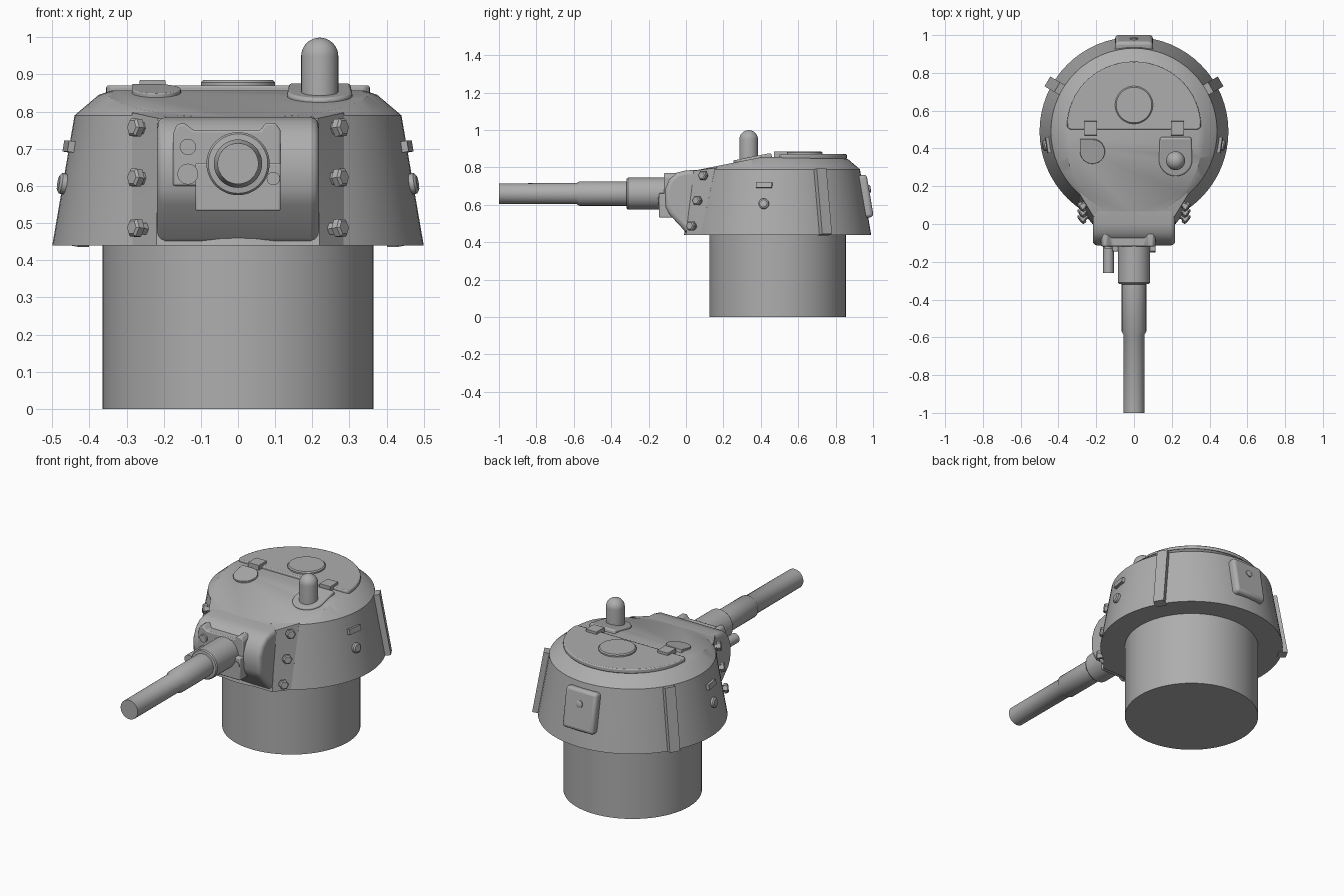
import bpy, bmesh, math
from mathutils import Vector, Matrix

if "Cube" in bpy.data.objects:
    bpy.data.objects.remove(bpy.data.objects["Cube"])

grey = bpy.data.materials.new("plain grey")
grey.use_nodes = True
grey.diffuse_color = (0.42, 0.42, 0.42, 1)
grey.node_tree.nodes["Principled BSDF"].inputs["Base Color"].default_value = grey.diffuse_color

CY = 0.49                                   # turret axis
SLOPE = math.atan2(0.06, 0.35)              # lean of the turret wall


def finish(name, bm, matrix=None, bevel=0, segments=3):
    bmesh.ops.recalc_face_normals(bm, faces=bm.faces)
    mesh = bpy.data.meshes.new(name)
    bm.to_mesh(mesh)
    bm.free()
    if matrix:
        mesh.transform(matrix)
    mesh.materials.append(grey)
    ob = bpy.data.objects.new(name, mesh)
    bpy.context.collection.objects.link(ob)
    bpy.ops.object.select_all(action='DESELECT')
    ob.select_set(True)
    bpy.context.view_layer.objects.active = ob
    bpy.ops.object.shade_smooth_by_angle(angle=math.radians(35))
    if bevel:
        mod = ob.modifiers.new("Rounded edges", 'BEVEL')
        mod.width, mod.segments = bevel, segments
        mod.limit_method = 'ANGLE'
    return ob


def lathe_mesh(profile, sides=48):
    """Capped solid of revolution from (radius, height) pairs."""
    bm = bmesh.new()
    rings = [[bm.verts.new((r * math.cos(a), r * math.sin(a), h))
              for a in (math.tau * i / sides for i in range(sides))] for r, h in profile]
    for low, high in zip(rings, rings[1:]):
        for i in range(sides):
            j = (i + 1) % sides
            bm.faces.new((low[i], low[j], high[j], high[i]))
    bm.faces.new(rings[0][::-1])
    bm.faces.new(rings[-1])
    return bm


def lathe(name, profile, origin, axis=(0, 0, 1), sides=48):
    turn = Vector(axis).to_track_quat('Z', 'Y').to_matrix().to_4x4()
    return finish(name, lathe_mesh(profile, sides), Matrix.Translation(origin) @ turn)


def box(name, size, matrix, bevel=0):
    bm = bmesh.new()
    bmesh.ops.create_cube(bm, size=1, matrix=Matrix.Diagonal((*size, 1)))
    return finish(name, bm, matrix, bevel)


def prism(name, outline, low, high, matrix=None, bevel=0, segments=3):
    """Extrude a flat outline along its local z."""
    bm = bmesh.new()
    a = [bm.verts.new((x, y, low)) for x, y in outline]
    b = [bm.verts.new((x, y, high)) for x, y in outline]
    n = len(outline)
    for i in range(n):
        bm.faces.new((a[i], a[(i + 1) % n], b[(i + 1) % n], b[i]))
    bm.faces.new(a[::-1])
    bm.faces.new(b)
    return finish(name, bm, matrix, bevel, segments)


def on_wall(angle, z, out=0.0):
    """Frame on the leaning wall: x sideways, y up the wall, z outward."""
    r = 0.5 - (z - 0.44) * math.tan(SLOPE) + out
    a = math.radians(angle)
    return (Matrix.Translation((r * math.cos(a), CY + r * math.sin(a), z))
            @ Matrix.Rotation(a + math.pi / 2, 4, 'Z')
            @ Matrix.Rotation(math.pi / 2 - SLOPE, 4, 'X'))


# Basket below the turret
lathe("turret_basket", [(0.365, 0), (0.365, 0.45)], (0, CY, 0), sides=64)

# Turret shell, trimmed by the sloping front roof
shell = lathe_mesh([(0.5, 0.44), (0.44, 0.79), (0.375, 0.845), (0.34, 0.857)], 64)
bmesh.ops.translate(shell, vec=(0, CY, 0), verts=shell.verts)
cut = bmesh.ops.bisect_plane(shell, geom=shell.verts[:] + shell.edges[:] + shell.faces[:],
                             plane_co=(0, 0.08, 0.79), plane_no=(0, -0.2, 1), clear_outer=True)
bmesh.ops.holes_fill(shell, edges=[e for e in shell.edges if e.is_boundary])
finish("turret_shell", shell)

# Front housing with angled bolt flanges
house = bmesh.new()
for s in (-1, 1):
    for p in ((0.285, 0.08, 0.44), (0.22, 0.0, 0.44), (0.2, 0.4, 0.44),
              (0.285, 0.155, 0.797), (0.215, 0.04, 0.782), (0.2, 0.4, 0.852)):
        house.verts.new((s * p[0], p[1], p[2]))
bmesh.ops.convex_hull(house, input=house.verts)
finish("front_housing", house)

# Gun mantlet: side profile extruded across the front
side_on = Matrix(((0, 0, 1, 0), (1, 0, 0, 0), (0, 1, 0, 0), (0, 0, 0, 1)))
prism("mantlet", [(0.12, 0.442), (0.01, 0.442), (-0.09, 0.55), (-0.11, 0.59), (-0.113, 0.68),
                  (-0.09, 0.735), (-0.05, 0.772), (0.0, 0.784), (0.12, 0.79)],
      -0.218, 0.218, side_on, bevel=0.022)

# Gun rotor plate with two rounded ears, and the cradle under the gun
front_on = Matrix(((1, 0, 0, 0), (0, 0, -1, 0), (0, 1, 0, 0), (0, 0, 0, 1)))
plate = [(-0.175, 0.6), (-0.175, 0.74), (-0.165, 0.765), (-0.145, 0.77), (-0.12, 0.75),
         (0.06, 0.75), (0.075, 0.77), (0.1, 0.77), (0.115, 0.75), (0.115, 0.6)]
prism("rotor_plate", plate, 0.05, 0.118, front_on, bevel=0.006, segments=2)
box("gun_cradle", (0.23, 0.09, 0.13), Matrix.Translation((0, -0.1, 0.597)), 0.006)

# Gun: sleeve, collar and barrel stepping down towards the muzzle
lathe("gun_barrel", [(0.085, 0), (0.085, 0.255), (0.08, 0.262), (0.065, 0.264), (0.065, 0.515),
                     (0.056, 0.53), (0.055, 0.945)], (0, -0.055, 0.66), (0, -1, 0))
lathe("coaxial_gun", [(0.028, 0), (0.028, 0.2)], (-0.135, -0.06, 0.632), (0, -1, 0), 24)
lathe("gun_sight", [(0.022, 0), (0.022, 0.07)], (-0.135, -0.06, 0.705), (0, -1, 0), 16)
lathe("cradle_pin", [(0.018, 0), (0.018, 0.08)], (0.095, -0.07, 0.62), (0, -1, 0), 16)

for s, side in ((-1, "right"), (1, "left")):
    # Hex bolts on the flanges
    for i in range(3):
        lathe(f"{side}_flange_bolt_{i + 1}", [(0.018, -0.03), (0.018, 0.012), (0.027, 0.012),
              (0.027, 0.03), (0.02, 0.036)],
              (s * 0.258, 0.04 + 0.032 * i, 0.485 + 0.135 * i), (s * 0.8, -0.6, 0.1), 6)

    # Wall strip, vision slot and pistol port plug
    rib, port = (30, -9) if s > 0 else (150, 189)
    box(f"{side}_wall_strip", (0.06, 0.355, 0.05), on_wall(rib, 0.615, 0.005))
    box(f"{side}_vision_slot", (0.085, 0.03, 0.03), on_wall(port, 0.705))
    lathe(f"{side}_port_plug", [(0.028, -0.03), (0.028, 0.012), (0.02, 0.018)],
          on_wall(port, 0.605).translation, (s, -0.16, 0.17), 20)

    # Hatch hinge
    box(f"{side}_hatch_hinge", (0.07, 0.075, 0.035),
        Matrix.Translation((s * 0.23, 0.507, 0.868)), 0.003)

# Rear port plate with its plug
box("rear_port_plate", (0.2, 0.23, 0.06), on_wall(90, 0.645, 0.0), 0.018)
lathe("rear_port_plug", [(0.02, 0), (0.02, 0.036), (0.014, 0.039)],
      on_wall(90, 0.68).translation, (0, 1, 0.17), 16)

# Half-round roof hatch with a disc
arc = [(0.355 * math.cos(t), 0.515 + 0.345 * math.sin(t))
       for t in (math.pi * i / 32 for i in range(33))]
prism("roof_hatch", [(-0.34, 0.5)] + [(0.34, 0.5)] + arc, 0.845, 0.871, bevel=0.006, segments=2)
lathe("hatch_disc", [(0.1, 0), (0.1, 0.022), (0.094, 0.028)], (0, 0.63, 0.857))

# Roof vent, tilted with the front roof
vent = [(0.066 * math.cos(t), 0.066 * math.sin(t))
        for t in (math.tau * i / 40 for i in range(30))]
vent = [(-x, y) for x, y in vent]
tilt = Matrix.Translation((-0.22, 0.385, 0.85)) @ Matrix.Rotation(math.atan(0.2), 4, 'X')
prism("roof_vent", [(0.066 * math.cos(t), 0.066 * math.sin(t))
                    for t in (math.pi + math.tau * i / 40 for i in range(31))] + [(-0.066, 0.066)],
      -0.025, 0.012, tilt, bevel=0.003)

# Periscope: horseshoe base, collar and domed head
base = [(0.088 * math.cos(t), 0.088 * math.sin(t))
        for t in (math.pi * (1 + i / 20) for i in range(21))] + [(0.083, 0.12), (-0.083, 0.12)]
tilt = Matrix.Translation((0.22, 0.34, 0.842)) @ Matrix.Rotation(math.atan(0.2), 4, 'X')
prism("periscope_base", base, -0.03, 0.012, tilt, bevel=0.008)
dome = [(0.05 * math.cos(t), 0.15 + 0.05 * math.sin(t))
        for t in (math.pi / 2 * i / 9 for i in range(9))]
lathe("periscope", [(0.075, -0.03), (0.07, 0.012), (0.05, 0.014)] + dome + [(0.002, 0.2)],
      (0.22, 0.335, 0.797 + 0.002), sides=32)
